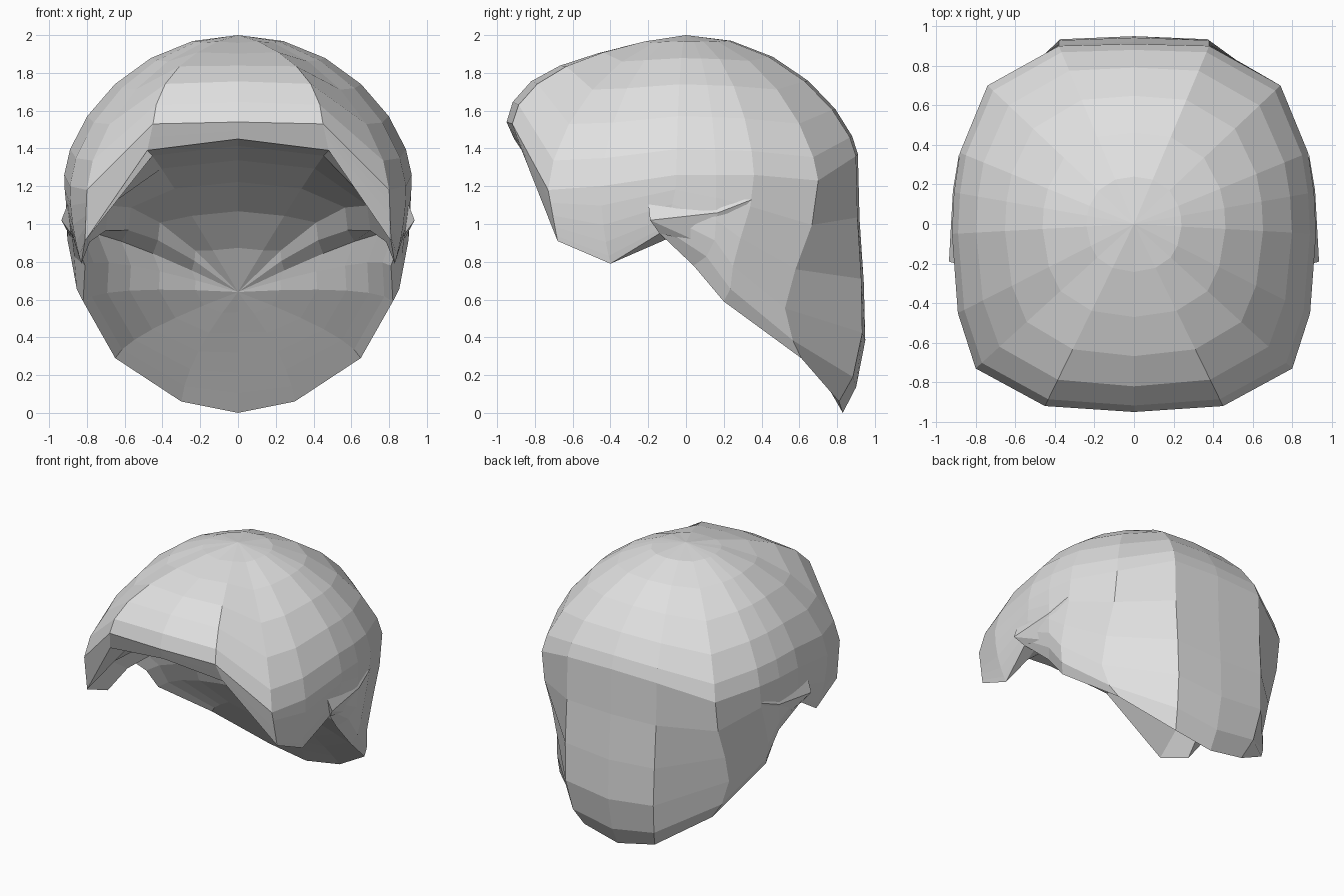
import bpy, bmesh, math
from mathutils import Vector as V

cube = bpy.data.objects.get("Cube")
if cube:
    bpy.data.objects.remove(cube)

grey = bpy.data.materials.new("plain_grey")
grey.use_nodes = True
colour = (0.75, 0.75, 0.75, 1)
grey.diffuse_color = colour
grey.node_tree.nodes["Principled BSDF"].inputs["Base Color"].default_value = colour

CROWN = V((0, 0, 2))
HOLLOW = V((0, 0.43, 0.64))
DOME, INNER = 6, 6
SKIRT = (.25, .5, .72, .9, 1)

# Widest point and rim point of each strand line, from forehead to nape
EQUATOR = [(0, -.95, 1.54), (.45, -.92, 1.53), (.80, -.73, 1.18), (.89, -.45, 1.2),
           (.92, -.05, 1.26), (.91, .16, 1.26), (.88, .36, 1.26), (.74, .70, 1.23),
           (.38, .90, 1.36), (0, .91, 1.37)]
RIM = [(0, -.91, 1.45), (.48, -.87, 1.39), (.81, -.68, .91), (.83, -.40, .79),
       (.88, -.14, .95), (.81, .04, .78), (.82, .20, .59), (.65, .61, .29),
       (.30, .81, .06), (0, .83, .0)]
# Depth and height that each strand bends through inside the hollow
BEND = [(.05, 1.4), (.05, 1.36), (.1, 1.4), (.15, 1.22), (.28, 1.02), (.34, .85),
        (.38, .68), (.55, .42), (.63, .3), (.65, .32)]
# Backward swell of each strand below its widest point
SWELL = [0] * 6 + [-.1, -.17, .04, .045]


def strand(eq, rim, inside, swell):
    """Points from the crown, over the outside, round the rim and into the hollow."""
    eq, rim = V(eq), V(rim)
    ray = V((eq.x, eq.y, 0))
    heading = ray.normalized()
    front, back = max(0, -heading.y) ** 4, max(0, heading.y)
    pts = []
    for j in range(1, DOME + 1):
        t = math.pi / 2 * j / DOME
        reach = 0.93 + (ray.length - 0.93) * math.sin(t)
        p = heading * reach * math.sin(t)
        fall = max(0, math.cos(t)) ** (1.25 + 0.15 * back)
        p.z = eq.z + (CROWN.z - eq.z) * fall - 0.025 * front * math.sin(4 * t)
        pts.append(p)
    power = 1 if rim.y < -.5 else 2 if rim.y < 0 else 8
    for s in SKIRT:
        p = eq.lerp(rim, s ** power)
        p.y += swell * math.sin(math.pi * s * s)
        p.z = eq.z + (rim.z - eq.z) * s
        pts.append(p)
    bend = V((rim.x * 0.9, *inside))
    for j in range(1, INNER):
        u = j / INNER
        pts.append(rim.lerp(bend, u).lerp(bend.lerp(HOLLOW, u), u))
    return pts


def finish(bm, name):
    bmesh.ops.recalc_face_normals(bm, faces=bm.faces)
    mesh = bpy.data.meshes.new(name)
    bm.to_mesh(mesh)
    bm.free()
    mesh.materials.append(grey)
    obj = bpy.data.objects.new(name, mesh)
    bpy.context.collection.objects.link(obj)


# Hair shell: strands on one side, mirrored to the other, skinned together
half = [strand(*parts) for parts in zip(EQUATOR, RIM, BEND, SWELL)]
other = [[V((-p.x, p.y, p.z)) for p in s] for s in half[-2:0:-1]]
bm = bmesh.new()
rows = [[bm.verts.new(p) for p in s] for s in half + other]
crown, hollow = bm.verts.new(CROWN), bm.verts.new(HOLLOW)
for a, b in zip(rows, rows[1:] + rows[:1]):
    bm.faces.new((crown, a[0], b[0]))
    bm.faces.new((hollow, b[-1], a[-1]))
    for i in range(len(a) - 1):
        bm.faces.new((a[i], a[i + 1], b[i + 1], b[i]))
finish(bm, "hair_shell")

# Small ledge over each ear, fading into the shell below
LEDGE = [(.90, -.2, 1.11), (.885, .35, 1.13), (.935, -.19, 1.02), (.915, .17, 1.06),
         (.885, -.14, .95), (.865, .1, .89), (.86, 0, 1.1)]
for name, side in (("left_ear_ledge", 1), ("right_ear_ledge", -1)):
    bm = bmesh.new()
    for x, y, z in LEDGE:
        bm.verts.new((x * side, y, z))
    bmesh.ops.convex_hull(bm, input=bm.verts)
    finish(bm, name)
